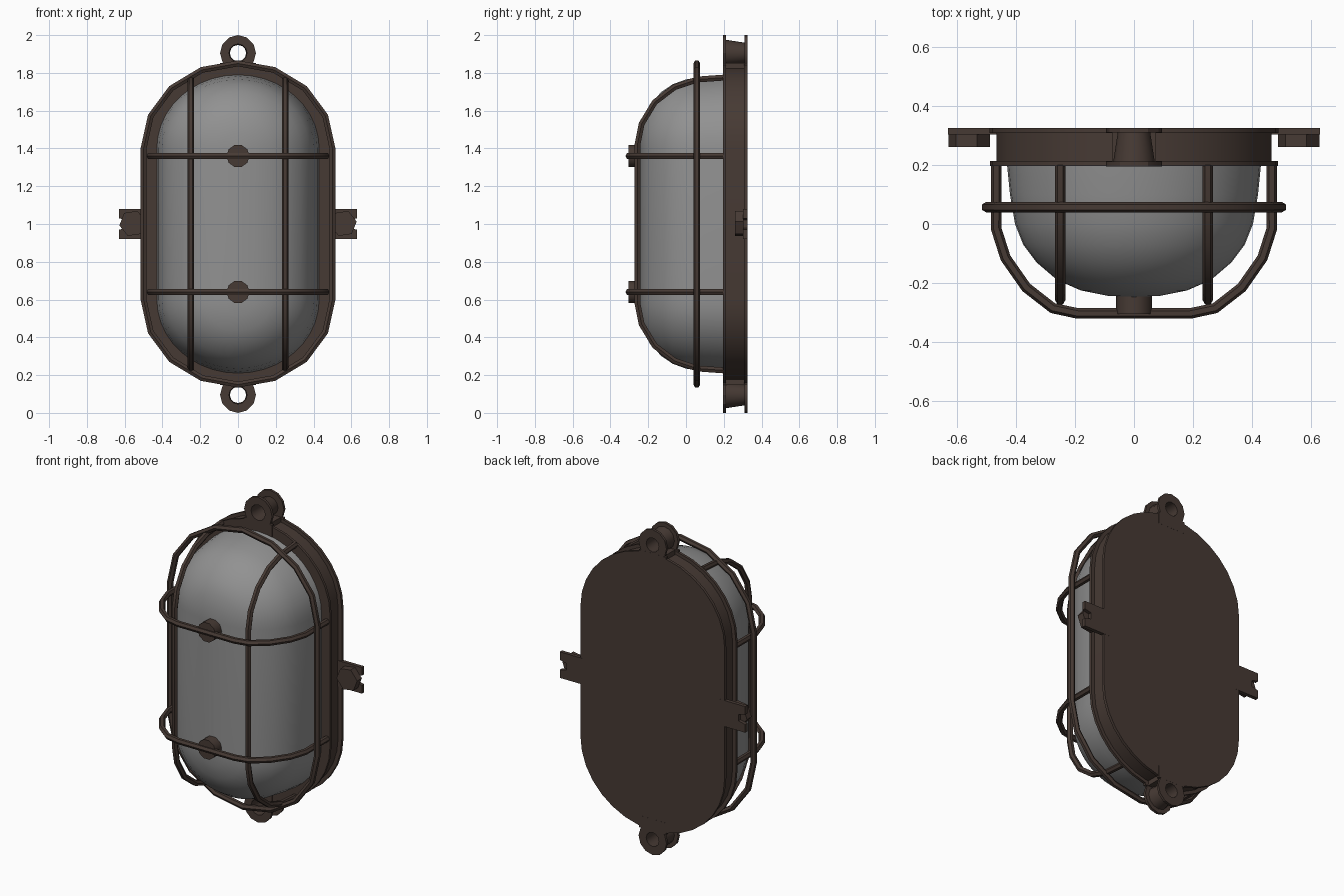
import bpy, bmesh, math
from math import sin, cos, pi

if "Cube" in bpy.data.objects:
    bpy.data.objects.remove(bpy.data.objects["Cube"])

def mat(name, col):
    m = bpy.data.materials.new(name)
    m.diffuse_color = (*col, 1)
    m.use_nodes = True
    m.node_tree.nodes["Principled BSDF"].inputs["Base Color"].default_value = m.diffuse_color
    return m

IRON = mat("dark brown iron", (0.062, 0.042, 0.034))
GLASS = mat("grey frosted glass", (0.285, 0.285, 0.285))

def shade(ob, angle):
    bpy.ops.object.select_all(action='DESELECT')
    ob.select_set(True)
    bpy.context.view_layer.objects.active = ob
    bpy.ops.object.shade_smooth_by_angle(angle=math.radians(angle))

def finish(bm, name, material, angle=None):
    bmesh.ops.remove_doubles(bm, verts=bm.verts, dist=1e-5)
    bmesh.ops.recalc_face_normals(bm, faces=bm.faces)
    me = bpy.data.meshes.new(name)
    bm.to_mesh(me)
    bm.free()
    ob = bpy.data.objects.new(name, me)
    bpy.context.collection.objects.link(ob)
    me.materials.append(material)
    if angle:
        shade(ob, angle)
    return ob

def stadium(w, top, n):
    """Oval outline: straight sides from z 0.6 to 1.4, elliptical ends."""
    b = top - 1.4
    up = [(w * cos(pi * i / n), 1.4 + b * sin(pi * i / n)) for i in range(n + 1)]
    return up + [(-x, 2 - z) for x, z in up]

def bridge(bm, rings):
    for a, b in zip(rings, rings[1:]):
        n = len(a)
        for i in range(n):
            j = (i + 1) % n
            bm.faces.new((a[i], a[j], b[j], b[i]))

def loft(name, sections, material, angle=None):
    """Join outlines [(points_xz, y), ...] front to back and cap both ends."""
    bm = bmesh.new()
    rings = [[bm.verts.new((x, y, z)) for x, z in pts] for pts, y in sections]
    bridge(bm, rings)
    bm.faces.new(rings[0])
    bm.faces.new(rings[-1])
    return finish(bm, name, material, angle)

def prism(name, pts, y0, y1, angle=None):
    return loft(name, [(pts, y0), (pts, y1)], IRON, angle)

def lathe(name, cx, cz, prof, n):
    """Closed (radius, y) profile turned about a front-back axis."""
    bm = bmesh.new()
    rings = [[bm.verts.new((cx + r * cos(2 * pi * i / n), y, cz + r * sin(2 * pi * i / n)))
              for i in range(n)] for r, y in prof]
    bridge(bm, rings + rings[:1])
    return finish(bm, name, IRON, 30)

def circle(cx, cz, r, n, a0=0):
    return [(cx + r * cos(a0 + 2 * pi * i / n), cz + r * sin(a0 + 2 * pi * i / n)) for i in range(n)]

def wire(name, pts, cyclic=False, r=0.018):
    cu = bpy.data.curves.new(name, 'CURVE')
    cu.dimensions = '3D'
    cu.bevel_depth, cu.bevel_resolution, cu.use_fill_caps = r, 1, True
    sp = cu.splines.new('POLY')
    sp.points.add(len(pts) - 1)
    for p, co in zip(sp.points, pts):
        p.co = (*co, 1)
    sp.use_cyclic_u = cyclic
    ob = bpy.data.objects.new(name, cu)
    bpy.context.collection.objects.link(ob)
    cu.materials.append(IRON)
    bpy.ops.object.select_all(action='DESELECT')
    ob.select_set(True)
    bpy.context.view_layer.objects.active = ob
    bpy.ops.object.convert(target='MESH')
    shade(bpy.context.view_layer.objects.active, 50)

# Base housing: front flange, recessed wall and back plate
loft("base_housing", [(stadium(w, t, 16), y) for w, t, y in (
    (0.488, 1.85, 0.197), (0.488, 1.85, 0.213), (0.465, 1.83, 0.213),
    (0.465, 1.83, 0.308), (0.49, 1.85, 0.308), (0.49, 1.85, 0.325))], IRON, 30)

# Glass dome
dome = [(0.43, 0.2), (0.42, 0.1), (0.403, 0.0), (0.375, -0.07), (0.33, -0.13),
        (0.26, -0.19), (0.18, -0.225), (0.09, -0.243), (0.01, -0.247)]
loft("glass_dome", [(stadium(w, 1.4 + w * 0.39 / 0.43, 20), y) for w, y in dome], GLASS, 40)

# Guard wires: upright pair and cross pair
up = [(0.2, 1.775), (0.06, 1.765), (-0.06, 1.725), (-0.165, 1.645), (-0.235, 1.53), (-0.257, 1.42)]
across = [(0.467, 0.21), (0.467, -0.015), (0.435, -0.115), (0.365, -0.215), (0.275, -0.285), (0.19, -0.303)]
for s, side in ((-1, "left"), (1, "right")):
    wire("upright_wire_" + side, [(s * 0.25, y, z) for y, z in up] +
         [(s * 0.25, y, 2 - z) for y, z in reversed(up)])
for z, side in ((0.64, "lower"), (1.36, "upper")):
    wire("cross_wire_" + side, [(x, y, z) for x, y in across] +
         [(-x, y, z) for x, y in reversed(across)])
    # Boss where the glass meets the cross wire
    prism("boss_" + side, circle(0, z, 0.061, 10), -0.305, -0.22, 40)

# Guard ring
wire("guard_ring", [(x, 0.057, z) for x, z in stadium(0.5, 1.85, 8)], True)

# Mounting lugs, top and bottom
for s, side in ((1, "top"), (-1, "bottom")):
    lathe("lug_" + side, 0, 1 + s * 0.905,
          [(0.048, 0.195), (0.095, 0.195), (0.095, 0.212), (0.07, 0.212),
           (0.055, 0.31), (0.095, 0.31), (0.095, 0.325), (0.043, 0.325)], 12)
    for part, w, y0, y1 in (("front", 0.095, 0.195, 0.212), ("middle", 0.075, 0.212, 0.31),
                            ("back", 0.093, 0.31, 0.3255)):
        z = [1 + s * 0.78, 1 + s * 0.853]
        prism(f"lug_neck_{side}_{part}", [(-w, z[0]), (w, z[0]), (w, z[1]), (-w, z[1])], y0, y1)

# Side tabs with notched ends, and a hex nut on each
tab = [(0.45, 0.92), (0.63, 0.92), (0.63, 0.97), (0.585, 0.98),
       (0.585, 1.02), (0.63, 1.03), (0.63, 1.08), (0.45, 1.08)]
for s, side in ((-1, "left"), (1, "right")):
    prism("side_tab_" + side, [(s * x, z) for x, z in tab], 0.303, 0.3255)
    prism("hex_nut_" + side, circle(s * 0.558, 1.003, 0.071, 6, 0.15), 0.26, 0.305)
